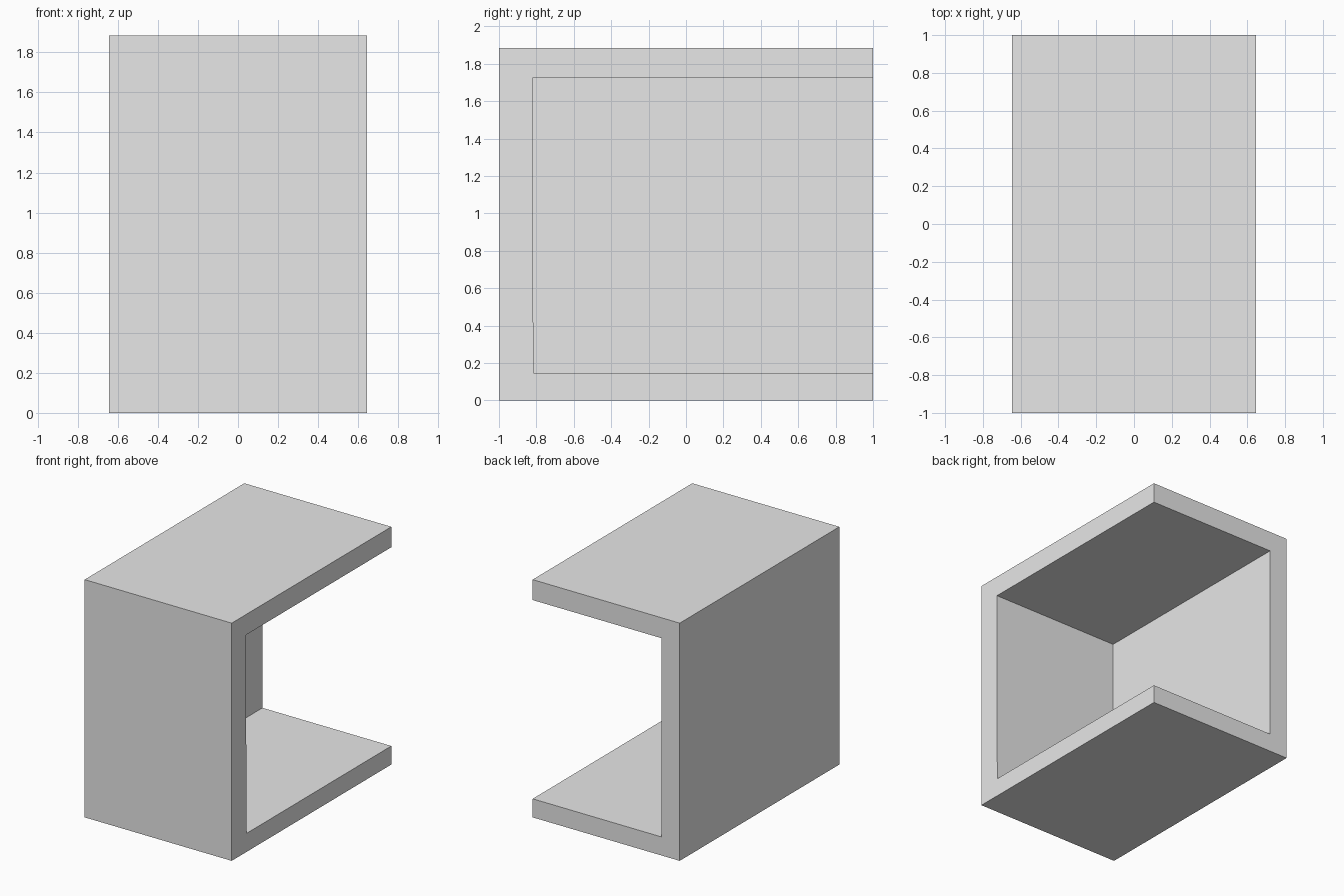
import bpy
import bmesh
from mathutils import Vector

default = bpy.data.objects.get("Cube")
if default:
    bpy.data.objects.remove(default, do_unlink=True)

# Overall size and inner faces of the walls
HALF_X, HALF_Y, HEIGHT = 0.645, 1.0, 1.885
SIDE_IN, FRONT_IN, FLOOR, CEILING = -0.485, -0.82, 0.147, 1.723

grey = bpy.data.materials.new("light_grey")
grey.use_nodes = True
grey.diffuse_color = (0.8, 0.8, 0.8, 1)
grey.node_tree.nodes["Principled BSDF"].inputs["Base Color"].default_value = (0.8, 0.8, 0.8, 1)


def make_box(name, low, high):
    """Box spanning two opposite corners."""
    low, high = Vector(low), Vector(high)
    bm = bmesh.new()
    bmesh.ops.create_cube(bm, size=1)
    bmesh.ops.scale(bm, vec=high - low, verts=bm.verts)
    bmesh.ops.translate(bm, vec=(low + high) / 2, verts=bm.verts)
    mesh = bpy.data.meshes.new(name)
    bm.to_mesh(mesh)
    bm.free()
    mesh.materials.append(grey)
    obj = bpy.data.objects.new(name, mesh)
    bpy.context.collection.objects.link(obj)
    return obj


# Solid block that becomes the open shell
shell = make_box("open_box_shell", (-HALF_X, -HALF_Y, 0), (HALF_X, HALF_Y, HEIGHT))

# Hollow, open to the left side and the back
hollow = make_box("hollow_cutter", (SIDE_IN, FRONT_IN, FLOOR),
                  (HALF_X + 0.5, HALF_Y + 0.5, CEILING))
hollow.hide_render = True

# The front wall is very slightly thicker at its foot
for v in hollow.data.vertices:
    if v.co.y < 0 and v.co.z < 1:
        v.co.y += 0.004

cut = shell.modifiers.new("hollow", 'BOOLEAN')
cut.operation = 'DIFFERENCE'
cut.solver = 'EXACT'
cut.object = hollow

# Apply the cut and discard the cutter
bpy.context.view_layer.objects.active = shell
shell.select_set(True)
bpy.ops.object.modifier_apply(modifier=cut.name)
bpy.data.objects.remove(hollow, do_unlink=True)
